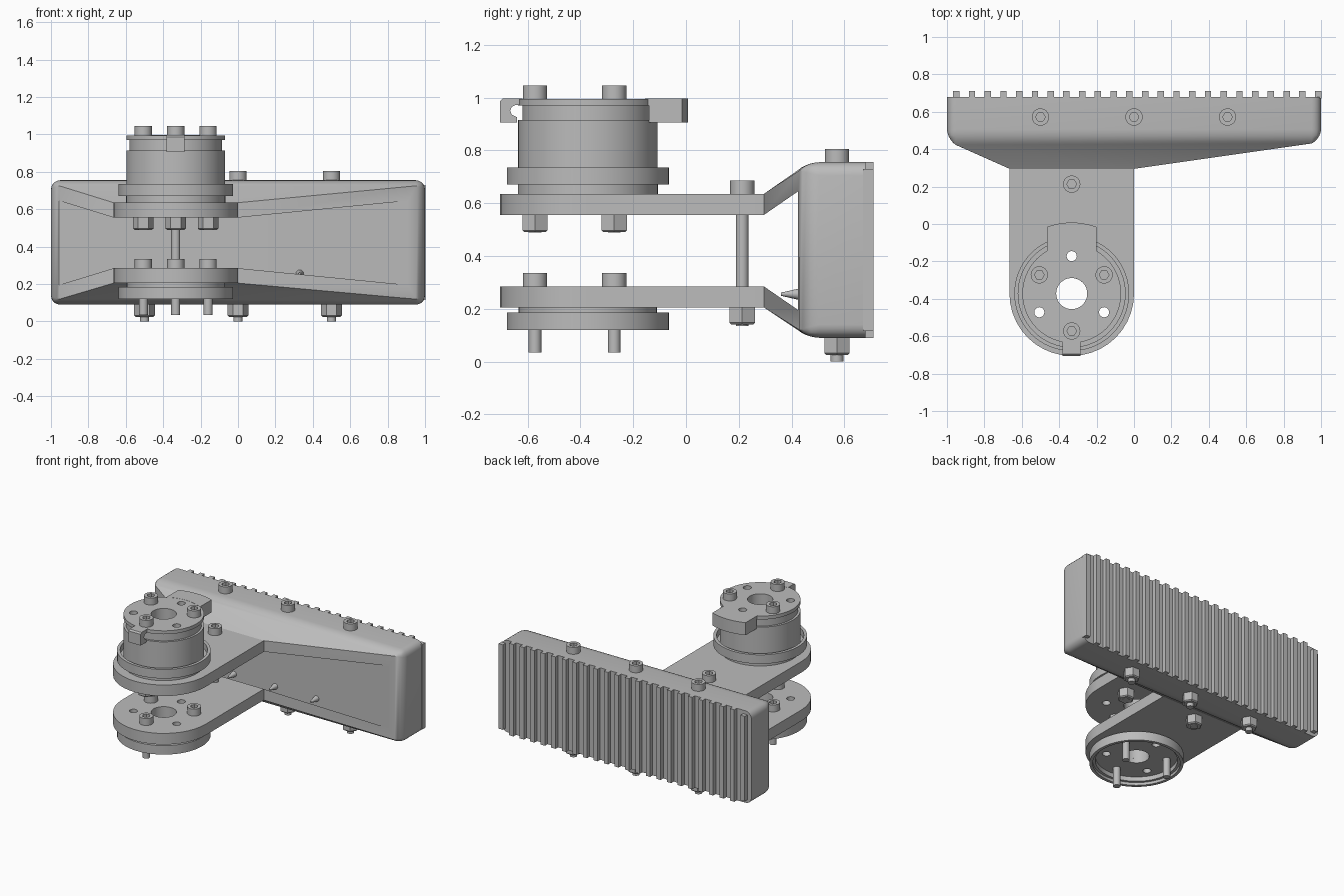
import bpy, bmesh, math
from mathutils import Matrix, Vector

if "Cube" in bpy.data.objects:
    bpy.data.objects.remove(bpy.data.objects["Cube"])

GREY = (0.5, 0.5, 0.5, 1)
mat = bpy.data.materials.new("plain grey")
mat.use_nodes = True
mat.diffuse_color = GREY
mat.node_tree.nodes["Principled BSDF"].inputs["Base Color"].default_value = GREY

CX, CY = -0.333, -0.372      # axis of the round mounts
BOLT_CIRCLE = 0.2


def finish(name, bm):
    bmesh.ops.recalc_face_normals(bm, faces=bm.faces)
    mesh = bpy.data.meshes.new(name)
    bm.to_mesh(mesh)
    bm.free()
    mesh.materials.append(mat)
    obj = bpy.data.objects.new(name, mesh)
    bpy.context.collection.objects.link(obj)
    return obj


def activate(obj):
    bpy.ops.object.select_all(action='DESELECT')
    obj.select_set(True)
    bpy.context.view_layer.objects.active = obj


def smooth(obj):
    activate(obj)
    bpy.ops.object.shade_smooth_by_angle(angle=math.radians(32))
    return obj


def prism(name, points, vector):
    """Extrude a closed 3D outline along a vector."""
    bm = bmesh.new()
    face = bm.faces.new([bm.verts.new(p) for p in points])
    out = bmesh.ops.extrude_face_region(bm, geom=[face])
    moved = [v for v in out["geom"] if isinstance(v, bmesh.types.BMVert)]
    bmesh.ops.translate(bm, verts=moved, vec=vector)
    return finish(name, bm)


def slab(name, plan, z0, z1):
    return prism(name, [(x, y, z0) for x, y in plan], (0, 0, z1 - z0))


def arc(radius, start, end, count, x=CX, y=CY):
    angles = [math.radians(start + (end - start) * i / count) for i in range(count + 1)]
    return [(x + radius * math.cos(a), y + radius * math.sin(a)) for a in angles]


def rod(name, x, y, radius, z0, z1, sides=24):
    return slab(name, arc(radius, 0, 360, sides, x, y)[:-1], z0, z1)


def ring(name, profile, sides=64):
    """Turn a closed radius/height profile about the mount axis."""
    bm = bmesh.new()
    loops = []
    for i in range(sides):
        a = math.tau * i / sides
        loops.append([bm.verts.new((CX + r * math.cos(a), CY + r * math.sin(a), z))
                      for r, z in profile])
    n = len(profile)
    for i in range(sides):
        a, b = loops[i], loops[(i + 1) % sides]
        for j in range(n):
            k = (j + 1) % n
            bm.faces.new((a[j], b[j], b[k], a[k]))
    return finish(name, bm)


def cut(obj, *cutters):
    for cutter in cutters:
        cutter.hide_render = True
        mod = obj.modifiers.new("cut", 'BOOLEAN')
        mod.operation, mod.solver, mod.object = 'DIFFERENCE', 'EXACT', cutter
        activate(obj)
        bpy.ops.object.modifier_apply(modifier=mod.name)
        bpy.data.objects.remove(cutter)
    return obj


def on_circle(degrees):
    a = math.radians(degrees)
    return CX + BOLT_CIRCLE * math.cos(a), CY + BOLT_CIRCLE * math.sin(a)


def drill(obj):
    """Open holes between the bolts."""
    cut(obj, *[rod("cutter", *on_circle(d), 0.027, -0.5, 1.5) for d in (90, 210, 330)])
    return smooth(obj)


# Body: flared block with rounded edges
bm = bmesh.new()
sections = [(-0.665, 0, 0.295, 0.205, 0.635), (-1, 1, 0.455, 0.09, 0.755),
            (-1, 1, 0.68, 0.09, 0.755)]
loops = [[bm.verts.new(p) for p in ((x0, y, z0), (x1, y, z0), (x1, y, z1), (x0, y, z1))]
         for x0, x1, y, z0, z1 in sections]
for a, b in zip(loops, loops[1:]):
    for i in range(4):
        j = (i + 1) % 4
        bm.faces.new((a[i], a[j], b[j], b[i]))
bm.faces.new(loops[0])
bm.faces.new(loops[2])
bm.edges.ensure_lookup_table()
round_edges = [e for e in bm.edges if any(v in loops[1] for v in e.verts)
               and not any(v in loops[0] for v in e.verts)]
bmesh.ops.bevel(bm, geom=round_edges, offset=0.05, segments=5, profile=0.5,
                affect='EDGES', clamp_overlap=True)
body = finish("body", bm)

# Front pocket between the flares
pocket = prism("cutter", [(-1.2, y, z) for y, z in
               ((0.28, 0.295), (0.425, 0.195), (0.425, 0.645), (0.28, 0.545))], (2.4, 0, 0))
smooth(cut(body, pocket))

# Vertical grip ribs on the back
for i in range(24):
    x = -0.95 + 0.0841 * i
    inset = 0.025 if i in (0, 23) else 0
    slab("grip_rib", [(x - 0.017, 0.67), (x + 0.017, 0.67), (x + 0.017, 0.71), (x - 0.017, 0.71)],
         0.09 + inset, 0.755 - inset)

# Screw tips poking into the pocket
for x in (-0.33, 0, 0.33):
    bm = bmesh.new()
    bmesh.ops.create_cone(bm, cap_ends=True, segments=16, radius1=0.022, radius2=0.006, depth=0.07)
    bmesh.ops.transform(bm, verts=bm.verts, matrix=Matrix.Translation(Vector((x, 0.395, 0.255)))
                        @ Matrix.Rotation(math.pi / 2, 4, 'X'))
    smooth(finish("screw_tip", bm))

# Two arms with round ends
arm_plan = [(0, 0.296), (-0.665, 0.296)] + arc(0.333, 180, 360, 20)
for name, z in (("upper_arm", 0.555), ("lower_arm", 0.205)):
    arm = slab(name, arm_plan, z, z + 0.08)
    cut(arm, rod("cutter", CX, CY, 0.083, -0.5, 1.5, 48))
    drill(arm)

# Upper mount: cupped flange, drum with groove, cap
drill(ring("upper_flange", [(0.083, 0.635), (0.265, 0.635), (0.265, 0.67), (0.307, 0.67),
                            (0.307, 0.735), (0.286, 0.735), (0.286, 0.69), (0.083, 0.69)]))
drill(ring("drum", [(0.083, 0.69), (0.264, 0.69), (0.264, 0.915), (0.248, 0.915),
                    (0.248, 0.97), (0.083, 0.97)]))
drill(ring("top_cap", [(0.083, 0.97), (0.264, 0.97), (0.264, 0.995), (0.083, 0.995)]))

# Lower mount: flange opening downward
drill(ring("lower_flange", [(0.083, 0.205), (0.262, 0.205), (0.262, 0.185), (0.307, 0.185),
                            (0.307, 0.12), (0.286, 0.12), (0.286, 0.14), (0.268, 0.14),
                            (0.268, 0.172), (0.083, 0.172)]))

# Wide rear clip, with a curved outer edge and a hanging hook
def clip_plan(inner):
    half_out = math.degrees(math.asin(0.133 / 0.38))
    half_in = math.degrees(math.asin(0.133 / inner))
    return (arc(0.38, 90 - half_out, 90 + half_out, 10)
            + arc(inner, 90 + half_in, 90 - half_in, 10))

smooth(slab("rear_clip_top", clip_plan(0.255), 0.97, 0.996))
smooth(slab("rear_clip_hook", clip_plan(0.267), 0.905, 0.97))

# Narrow front clip, C-shaped in section
prism("front_clip", [(CX - 0.048, y, z) for y, z in
      ((-0.62, 0.996), (-0.695, 0.996), (-0.705, 0.986), (-0.705, 0.905), (-0.64, 0.905),
       (-0.64, 0.925), (-0.66, 0.935), (-0.666, 0.95), (-0.66, 0.965), (-0.645, 0.972),
       (-0.62, 0.972))], (0.096, 0, 0))

# Socket-head bolts: one head and one nut shared by all
head = rod("bolt_head", 0, 0, 0.046, 0, 0.05, 32)
smooth(cut(head, rod("cutter", 0, 0, 0.026, 0.022, 0.1, 6)))
nut = rod("nut", 0, 0, 0.055, -0.065, 0, 6)
bm = bmesh.new()
bm.from_mesh(nut.data)
low = [e for e in bm.edges if all(v.co.z < -0.06 for v in e.verts)]
bmesh.ops.bevel(bm, geom=low, offset=0.007, segments=1, affect='EDGES')
bm.to_mesh(nut.data)
bm.free()


def place(source, name, location):
    obj = bpy.data.objects.new(name, source.data)
    obj.location = location
    bpy.context.collection.objects.link(obj)


def bolt(x, y, seat, tip, nut_top=None):
    place(head, "bolt_head", (x, y, seat))
    smooth(rod("bolt_shank", x, y, 0.024, tip, seat + 0.01))
    if nut_top is not None:
        place(nut, "nut", (x, y, nut_top))


for x in (-0.5, 0, 0.5):
    bolt(x, 0.572, 0.755, 0, 0.09)
bolt(CX, 0.213, 0.635, 0.135, 0.205)
for degrees in (30, 150, 270):
    x, y = on_circle(degrees)
    bolt(x, y, 0.995, 0.488, 0.555)
    bolt(x, y, 0.285, 0.035)
for source in (head, nut):
    bpy.data.objects.remove(source)
